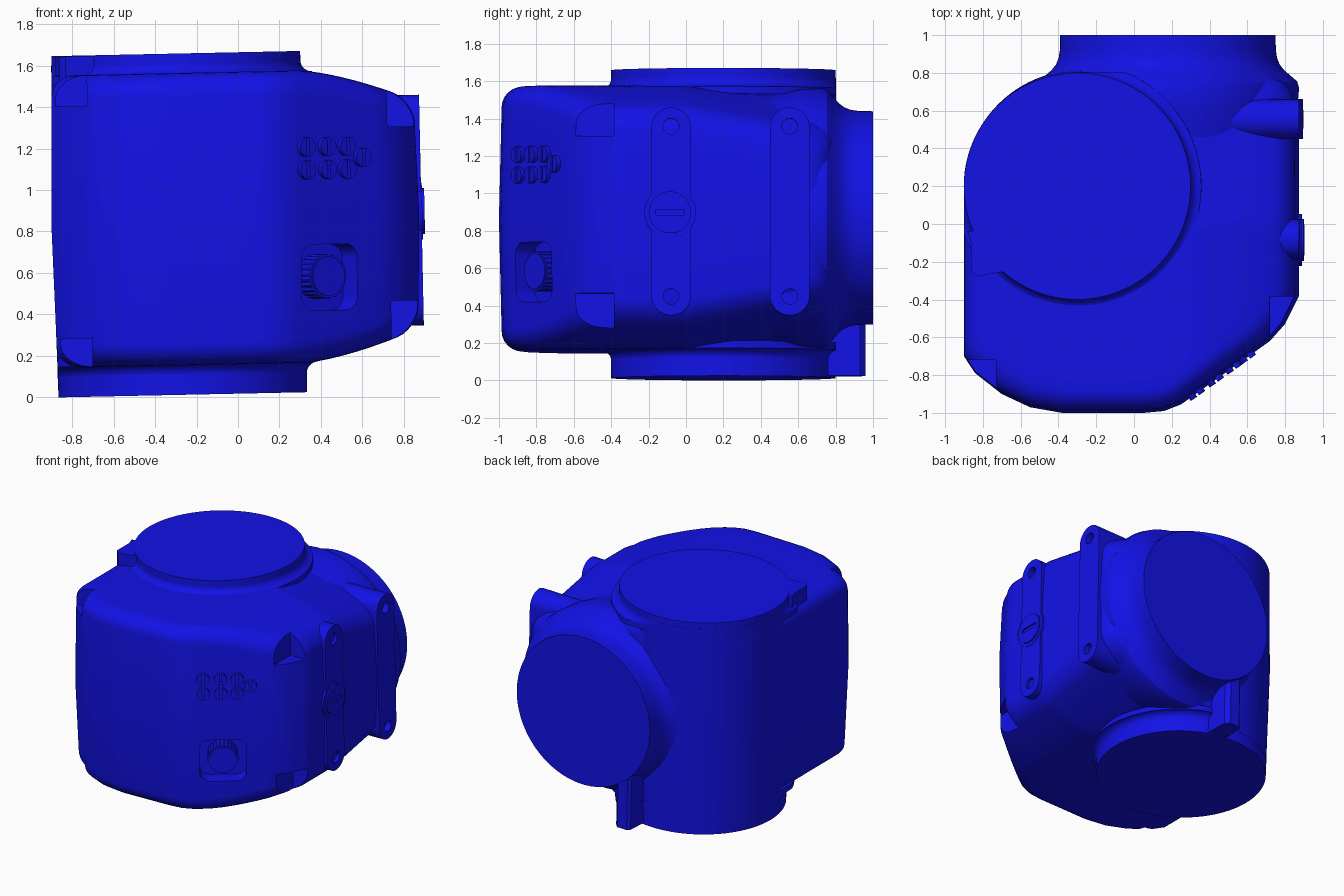
import bpy, bmesh, math
from mathutils import Matrix, Vector

if "Cube" in bpy.data.objects:
    bpy.data.objects.remove(bpy.data.objects["Cube"])

mat = bpy.data.materials.new("blue")
mat.diffuse_color = (0.006, 0.006, 0.8, 1)
mat.use_nodes = True
mat.node_tree.nodes["Principled BSDF"].inputs["Base Color"].default_value = mat.diffuse_color
parts = []
CX, CY, R, ZC = -0.283, 0.2, 0.6, 0.865     # drum axis, radius and mid height


def finish(name, bm):
    bmesh.ops.recalc_face_normals(bm, faces=bm.faces)
    me = bpy.data.meshes.new(name)
    bm.to_mesh(me)
    bm.free()
    ob = bpy.data.objects.new(name, me)
    bpy.context.collection.objects.link(ob)
    me.materials.append(mat)
    parts.append(ob)
    return ob


def skin(name, rings, cap=True):
    bm = bmesh.new()
    vs = [[bm.verts.new(p) for p in r] for r in rings]
    n = len(rings[0])
    for a, b in zip(vs, vs[1:]):
        for i in range(n):
            bm.faces.new((a[i], a[(i + 1) % n], b[(i + 1) % n], b[i]))
    if cap:
        bm.faces.new(vs[0])
        bm.faces.new(vs[-1])
    return finish(name, bm)


def prism(name, pts, w0, w1, m=Matrix()):
    return skin(name, [[m @ Vector((u, v, w)) for u, v in pts] for w in (w0, w1)])


def circle(u, v, r, n=32, a0=0, a1=360):
    full = a1 - a0 == 360
    k = n if full else n - 1
    return [(u + r * math.cos(math.radians(a0 + (a1 - a0) * i / k)),
             v + r * math.sin(math.radians(a0 + (a1 - a0) * i / k))) for i in range(n)]


def rect(u0, u1, v0, v1):
    return [(u0, v0), (u1, v0), (u1, v1), (u0, v1)]


def rounded(u, v, hu, hv, r):
    pts = []
    for sx, sy, a in ((1, 1, 0), (-1, 1, 90), (-1, -1, 180), (1, -1, 270)):
        pts += circle(u + sx * (hu - r), v + sy * (hv - r), r, 8, a, a + 90)
    return pts


def boolean(ob, other, op='DIFFERENCE'):
    m = ob.modifiers.new("bool", 'BOOLEAN')
    m.operation, m.object, m.solver = op, other, 'EXACT'
    bpy.context.view_layer.objects.active = ob
    bpy.ops.object.modifier_apply(modifier=m.name)
    parts.remove(other)
    bpy.data.objects.remove(other)


def clamp(t):
    return max(0.0, min(1.0, t))


# Housing outline seen from above
corners = [(-.9, .2), (-.9, -.7), (-.84, -.79), (-.7, -.9), (-.55, -.97), (-.38, -1),
           (.05, -1), (.16, -.99), (.25, -.955), (.72, -.62), (.8, -.53), (.875, -.38),
           (.875, .6), (.86, .7), (.8, .77), (.7, .8)] + circle(CX, CY, R + .01, 14, 90, 176)
outline = []
for a, b in zip(corners, corners[1:] + corners[:1]):
    a, b = Vector(a), Vector(b)
    k = max(1, math.ceil((b - a).length / .07))
    outline += [a.lerp(b, i / k) for i in range(k)]


def half_height(x, y):
    # Crown drops to the right and to the rear right
    return (.705 - .15 * clamp((x - .3) / .55) ** 1.5
            - .13 * clamp(y / .7) * clamp((x + .1) / .6))


def ring(scale, drop, sign):
    out = []
    for p in outline:
        x, y = p.x * scale, -.05 + (p.y + .05) * scale
        out.append((x, y, ZC + sign * (half_height(x, y) - drop)))
    return out


# Main housing: rounded rim, slight draft on the walls, crowned top and bottom
rad = .11
upper = [(s, 0) for s in (.03, .15, .28, .4, .5, .6, .7, .78)]
upper += [(.985 - rad / .9 * (1 - math.cos(a)), rad * (1 - math.sin(a)))
          for a in [math.radians(90 - 15 * i) for i in range(7)]]
rings = [ring(s, d, 1) for s, d in upper]
rings.append([(p.x, p.y, ZC) for p in outline])
rings += [ring(s, d, -1) for s, d in reversed(upper)]
housing = skin("housing", rings)

# Corner notches and knob recess cut from the housing
for x0, x1, y0, y1, zt, zb in ((.73, 1.1, -.9, -.385, 1.29, .45),
                               (-1.1, -.715, -1.2, -.72, 1.42, .3)):
    for z0, z1 in ((zt, 2), (-.3, zb)):
        boolean(housing, prism("notch_cutter", rect(x0, x1, y0, y1), z0, z1))
d = Vector((.815, .58, 0)).normalized()
slant = Matrix(((d.x, 0, d.y, .44), (d.y, 0, -d.x, -.82), (0, 1, 0, 0), (0, 0, 0, 1)))
boolean(housing, prism("recess_cutter", rounded(0, .57, .165, .16, .07), -.13, .2, slant))

# Upright drum with slight draft
N = 96
prof = [(R, .018), (R + .001, .12), (R + .015, ZC), (R + .001, 1.6), (R, 1.664)]
skin("upright_drum", [[(x, y, z) for x, y in circle(CX, CY, r, N)] for r, z in prof])


# Fillets between drum necks and housing, clipped to the housing outline
def clip(x, y):
    if x < CX and y > CY:
        v = Vector((x - CX, y - CY)).normalized() * (R + .002)
        return CX + v.x, CY + v.y
    return max(x, -.885), min(y, .802)


for name, s in (("upper_neck_fillet", 1), ("lower_neck_fillet", -1)):
    rr = []
    for i in range(8):
        a = math.radians(90 * i / 7)
        r, h = R + .055 * (1 - math.cos(a)), .70 + .055 * (1 - math.sin(a))
        rr.append([(*clip(x, y), ZC + s * h) for x, y in circle(CX, CY, r, N)])
    rr.append([(*clip(x, y), ZC + s * .66) for x, y in circle(CX, CY, R + .055, N)])
    skin(name, rr)

# Rear port with a flared root
port = [(.57, 1), (.572, .92), (.578, .88), (.592, .845), (.615, .815), (.65, .785),
        (.685, .755), (.695, .72), (.685, .6), (.64, .35)]
skin("rear_port", [[(x, y, z) for x, z in circle(.18, ZC, r, N)] for r, y in port])

# Locating lugs on the drum rims
prism("upper_lug", [(-.865, -.04), (-.845, -.1), (-.845, -.25), (-.815, -.278),
                    (-.66, -.25), (-.5, 0)], 1.5, 1.66)
prism("lower_lug", [(-.22, .6), (-.2, .94), (-.18, .96), (-.1, .96), (-.07, .93), (-.06, .6)],
      .026, .42)

# Side bars with screw holes
side = Matrix(((0, 0, 1, 0), (1, 0, 0, 0), (0, 1, 0, 0), (0, 0, 0, 1)))
for name, y, x0 in (("front_side_bar", -.08, .74), ("rear_side_bar", .555, .52)):
    pts = circle(y, 1.335, .106, 17, 0, 180) + circle(y, .435, .106, 17, 180, 360)
    bar = prism(name, pts, x0, .886, side)
    for z in (1.34, .43):
        boolean(bar, prism("hole_cutter", circle(y, z, .042, 24), .84, 1, side))

# Slotted cap on the front bar
prism("cap_rim", circle(-.085, .88, .138, 48), .78, .89, side)
cap = prism("slotted_cap", circle(-.085, .88, .112, 48), .8, .901, side)
boolean(cap, prism("slot_cutter", rect(-.16, -.01, .865, .895), .88, 1, side))

# Ribbed knob in the recess
knob = [p for i in range(48)
        for p in circle(0, .575, .108 if i % 2 else .103, 2, i * 7.5, i * 7.5 + 4)]
prism("ribbed_knob", knob, -.16, -.02, slant)
prism("knob_face", circle(0, .575, .095, 48), -.1, -.012, slant)

# Split studs on the slanted wall
studs = [(x, z) for z in (1.2, 1.09) for x in (.335, .435, .53)] + [(.605, 1.145)]
for x, z in studs:
    u = (x - .44) / .815
    for s in (0, 180):
        pts = circle(u, z, .046, 12, s - 80, s + 80)
        prism("split_stud", pts, -.04, .018, slant)

# Whole model leans slightly about the y axis
lean = (Matrix.Translation((0, 0, .83)) @ Matrix.Rotation(math.radians(-1.2), 4, 'Y')
        @ Matrix.Translation((0, 0, -.83)))
for ob in parts:
    ob.data.transform(lean)
    bpy.ops.object.select_all(action='DESELECT')
    ob.select_set(True)
    bpy.context.view_layer.objects.active = ob
    bpy.ops.object.shade_smooth_by_angle(angle=math.radians(32))
